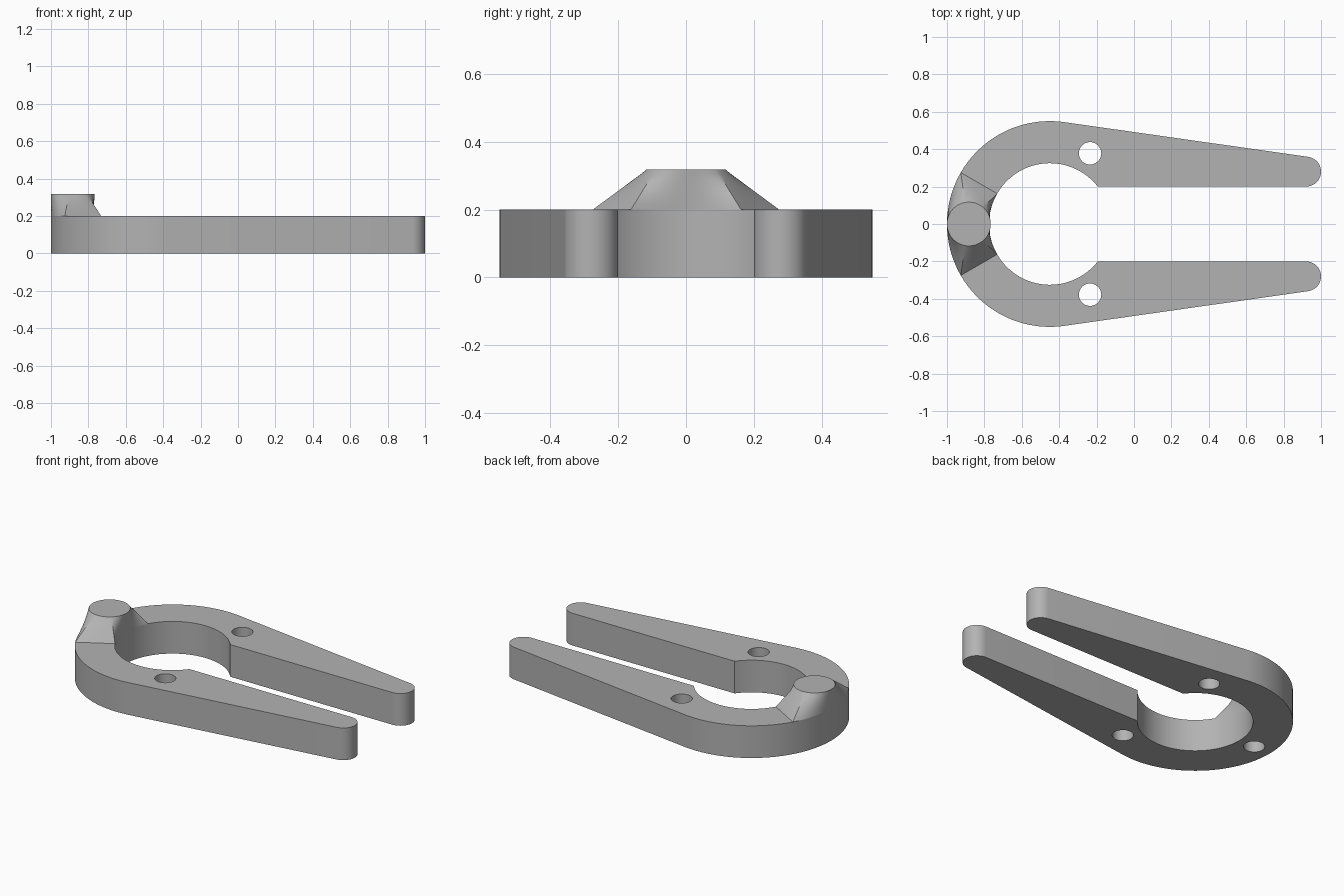
import bpy, bmesh
from math import cos, sin, pi, radians, sqrt, asin, atan2

if "Cube" in bpy.data.objects:
    bpy.data.objects.remove(bpy.data.objects["Cube"], do_unlink=True)

HEIGHT, BOSS_TOP = 0.2, 0.318
RING_X, OUTER, INNER = -0.45, 0.55, 0.325      # C-shaped ring
TIP_X, TIP_Y, TIP_R = 0.92, 0.28, 0.08         # rounded arm ends
BOSS_X, BOSS_R, HOLE_R = -0.883, 0.117, 0.06

grey = bpy.data.materials.new("plain grey")
grey.use_nodes = True
colour = (0.45, 0.45, 0.45, 1)
grey.diffuse_color = colour
grey.node_tree.nodes["Principled BSDF"].inputs["Base Color"].default_value = colour


def arc(cx, cy, r, a, b, n):
    return [(cx + r * cos(a + (b - a) * i / n), cy + r * sin(a + (b - a) * i / n))
            for i in range(n + 1)]


def finish(name, bm):
    bmesh.ops.remove_doubles(bm, verts=bm.verts, dist=0.0002)
    bmesh.ops.recalc_face_normals(bm, faces=bm.faces)
    mesh = bpy.data.meshes.new(name)
    bm.to_mesh(mesh)
    bm.free()
    mesh.materials.append(grey)
    obj = bpy.data.objects.new(name, mesh)
    bpy.context.collection.objects.link(obj)
    bpy.ops.object.select_all(action='DESELECT')
    obj.select_set(True)
    bpy.context.view_layer.objects.active = obj
    bpy.ops.object.shade_smooth_by_angle(angle=radians(30))
    return obj


# Half outline: inner ring, straight arm, rounded tip, tangent side, outer ring
dx = TIP_X - RING_X
tangent = atan2(TIP_Y, dx) - asin((OUTER - TIP_R) / sqrt(dx * dx + TIP_Y ** 2)) + pi / 2
half = arc(RING_X, 0, INNER, pi, asin(HEIGHT / INNER), 40)
half += arc(TIP_X, TIP_Y, TIP_R, -pi / 2, tangent, 20)
half += arc(RING_X, 0, OUTER, tangent, pi, 40)
outline = half + [(x, -y) for x, y in half[-2:0:-1]]

# Clamp body with two arm holes and one blind hole beneath the boss
curve = bpy.data.curves.new("body_profile", 'CURVE')
curve.dimensions = '2D'
curve.fill_mode = 'BOTH'
curve.extrude = HEIGHT / 2
holes = [arc(x, y, HOLE_R, 0, 2 * pi, 32)[:-1]
         for x, y in ((-0.235, 0.378), (-0.235, -0.378), (BOSS_X, 0))]
for loop in [outline] + holes:
    spline = curve.splines.new('POLY')
    spline.points.add(len(loop) - 1)
    for point, (x, y) in zip(spline.points, loop):
        point.co = (x, y, 0, 1)
    spline.use_cyclic_u = True
profile = bpy.data.objects.new("body_profile", curve)
bpy.context.collection.objects.link(profile)
bm = bmesh.new()
temp = bpy.data.meshes.new_from_object(
    profile.evaluated_get(bpy.context.evaluated_depsgraph_get()))
bm.from_mesh(temp)
bpy.data.objects.remove(profile, do_unlink=True)
bpy.data.meshes.remove(temp)
bmesh.ops.translate(bm, verts=bm.verts, vec=(0, 0, HEIGHT / 2))
finish("clamp_body", bm)

# Boss: loft from a 60 degree ring sector up to a circle
A, B = radians(150), radians(210)


def sector_side(start, end, n):
    return [(RING_X + (start[0] + (end[0] - start[0]) * i / n)
             * cos(start[1] + (end[1] - start[1]) * i / n),
             (start[0] + (end[0] - start[0]) * i / n)
             * sin(start[1] + (end[1] - start[1]) * i / n)) for i in range(n)]


corners = [(OUTER, A), (OUTER, B), (INNER, B), (INNER, A)]
circle_angles = [radians(a) for a in (100, 260, 310, 410, 460)]
base, top = [], []
for i, n in enumerate((28, 12, 24, 12)):
    base += sector_side(corners[i], corners[(i + 1) % 4], n)
    top += arc(BOSS_X, 0, BOSS_R, circle_angles[i], circle_angles[i + 1], n)[:-1]

bm = bmesh.new()
LEVELS = 8
rings = []
for k in range(LEVELS + 1):
    t = k / LEVELS
    rings.append([bm.verts.new((p[0] + (q[0] - p[0]) * t, p[1] + (q[1] - p[1]) * t,
                                HEIGHT + (BOSS_TOP - HEIGHT) * t))
                  for p, q in zip(base, top)])
count = len(base)
for low, high in zip(rings, rings[1:]):
    for i in range(count):
        j = (i + 1) % count
        bm.faces.new((low[i], low[j], high[j], high[i]))
bm.faces.new(rings[-1])
bm.faces.new(rings[0][::-1])
finish("boss", bm)
